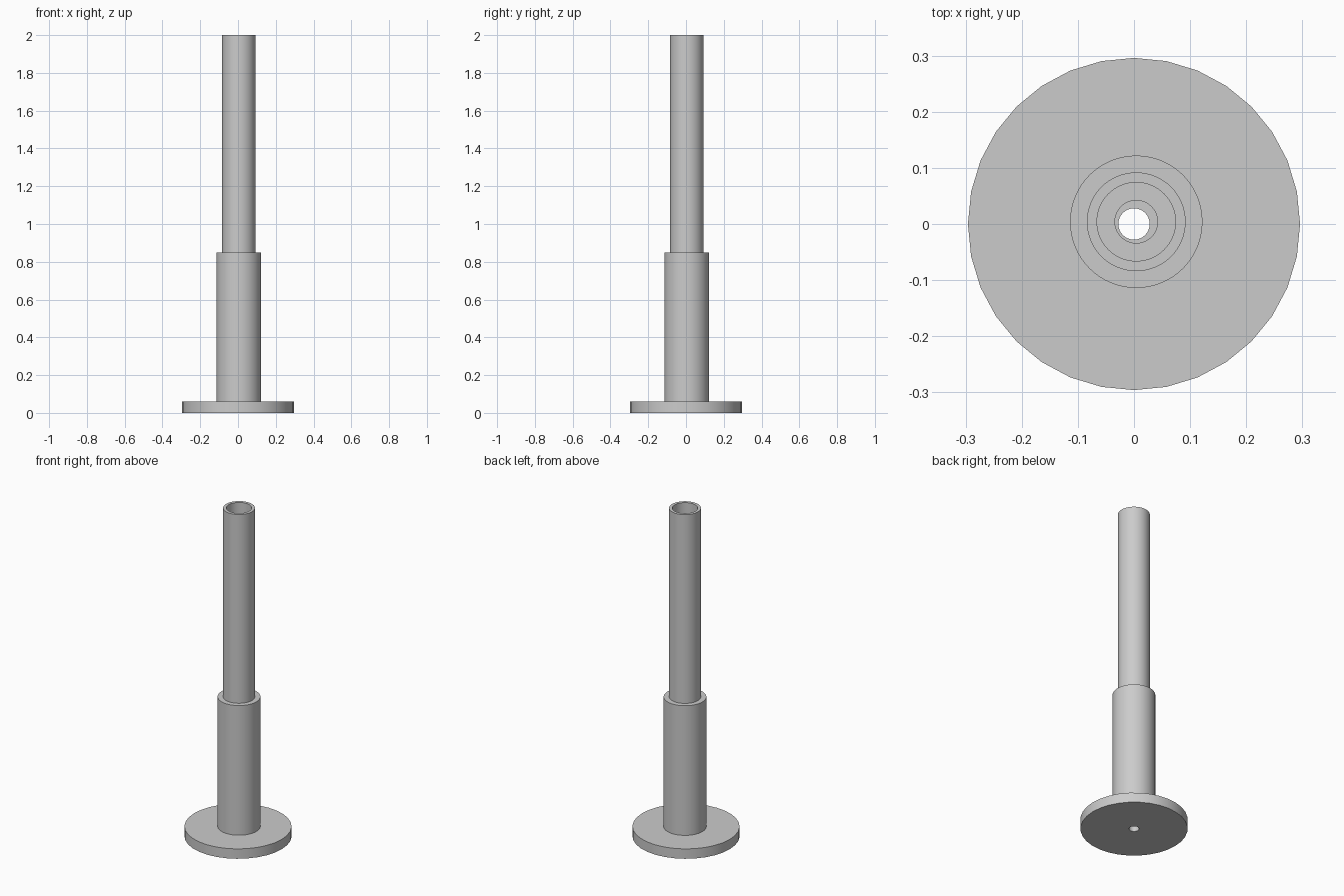
import bpy, bmesh, math

cube = bpy.data.objects.get("Cube")
if cube:
    bpy.data.objects.remove(cube, do_unlink=True)

# Single plain metal colour
grey = bpy.data.materials.new("light_grey")
grey.use_nodes = True
colour = (0.6, 0.6, 0.6, 1)
grey.diffuse_color = colour
grey.node_tree.nodes["Principled BSDF"].inputs["Base Color"].default_value = colour


def hollow_cylinder(name, outer, inner, bottom, top, centre, sides):
    """Closed tube made by spinning a rectangular wall section."""
    bm = bmesh.new()
    section = [(inner, bottom), (outer, bottom), (outer, top), (inner, top)]
    rings = []
    for r, z in section:
        rings.append([bm.verts.new((r * math.cos(math.tau * i / sides),
                                    r * math.sin(math.tau * i / sides), z))
                      for i in range(sides)])
    for k, ring in enumerate(rings):
        above = rings[(k + 1) % len(rings)]
        for i in range(sides):
            j = (i + 1) % sides
            bm.faces.new((ring[i], ring[j], above[j], above[i]))
    bmesh.ops.recalc_face_normals(bm, faces=bm.faces)
    mesh = bpy.data.meshes.new(name)
    bm.to_mesh(mesh)
    bm.free()
    mesh.materials.append(grey)
    obj = bpy.data.objects.new(name, mesh)
    obj.location = (centre, centre, 0)
    bpy.context.collection.objects.link(obj)
    bpy.ops.object.select_all(action="DESELECT")
    obj.select_set(True)
    bpy.context.view_layer.objects.active = obj
    bpy.ops.object.shade_smooth_by_angle(angle=math.radians(30))
    return obj


# The column sits very slightly off the middle of the base
offset = 0.004
base_top, sleeve_top = 0.06, 0.85

hollow_cylinder("base_disc", 0.296, 0.028, 0, base_top, 0, 32)
hollow_cylinder("lower_sleeve", 0.118, 0.038, base_top, sleeve_top, offset, 64)
hollow_cylinder("upper_tube", 0.088, 0.07, sleeve_top, 2, offset, 64)
